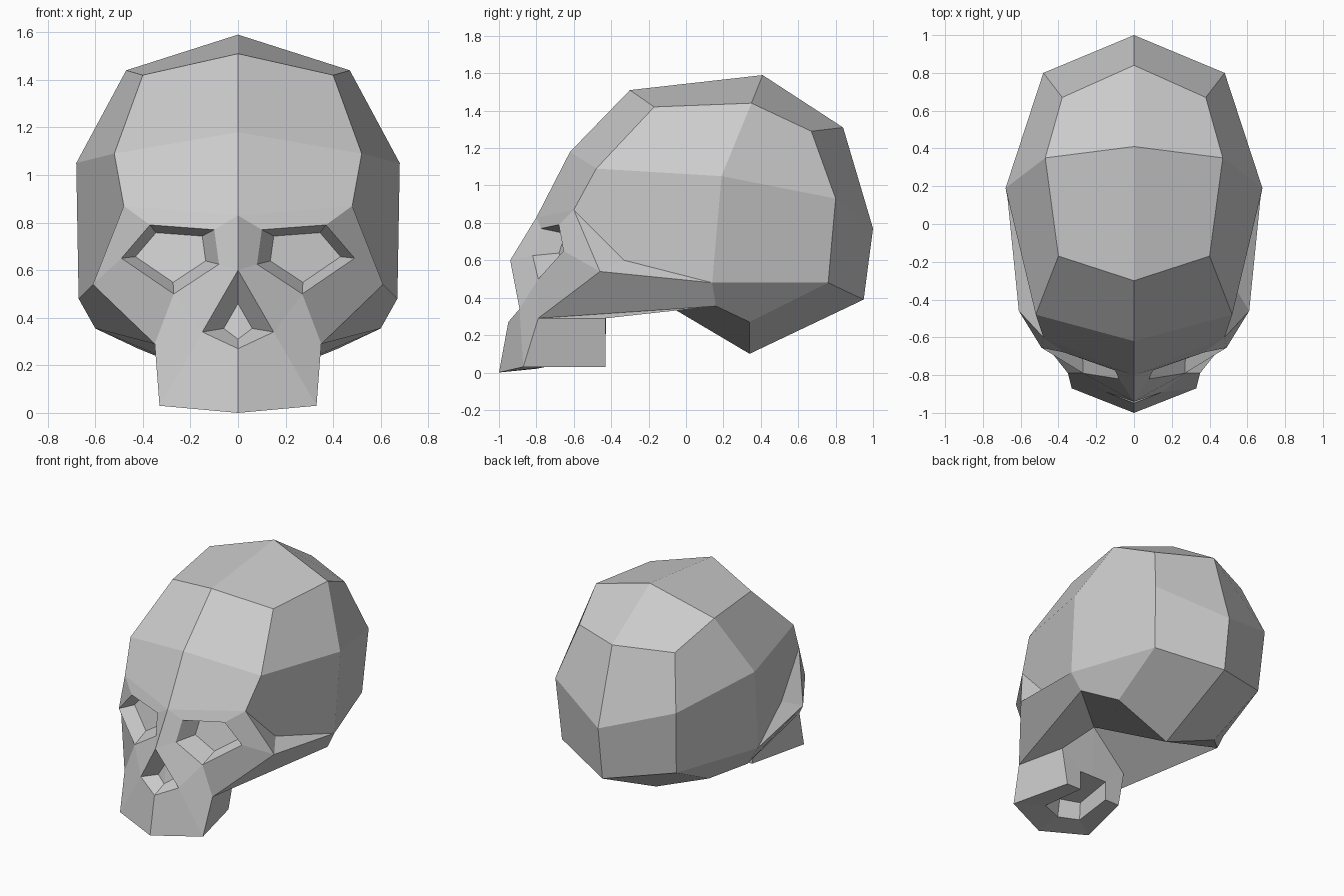
import bpy, bmesh
from mathutils import Vector

if "Cube" in bpy.data.objects:
    bpy.data.objects.remove(bpy.data.objects["Cube"])

# Right half of the skull (x >= 0), built part by part and mirrored
bm = bmesh.new()
P = {}


def points(**named):
    for name, co in named.items():
        P[name] = bm.verts.new(co)


def faces(*loops):
    for loop in loops:
        bm.faces.new([P[n] for n in loop.split()])


def midline(names, profile):
    for name, (y, z) in zip(names.split(), profile):
        points(**{name: (0, y, z)})


# Centre profile from upper jaw over the crown to the skull base
midline("tooth nose_base bridge brow forehead crown_f crown_b back_top back back_low base throat",
        [(-1.0, 0.0), (-.95, .27), (-.94, .60), (-.80, .83), (-.62, 1.18), (-.30, 1.51),
         (.41, 1.59), (.84, 1.31), (1.0, .77), (.95, .39), (.34, .10), (-.42, .55)])

# Cranium
points(top_f=(.40, -.17, 1.42), top_b=(.47, .35, 1.44), rear_top=(.38, .67, 1.29),
       rear=(.48, .80, .93), rear_low=(.455, .76, .48), base_s=(.42, .34, .27),
       wide=(.68, .19, 1.05), ear=(.67, .14, .48), ear_low=(.60, .16, .355),
       front=(.52, -.48, 1.09), temple=(.48, -.60, .87), pit=(.53, -.33, .60))
faces("forehead crown_f top_f front", "crown_f crown_b top_b top_f",
      "crown_b back_top rear_top top_b", "back_top back rear rear_top",
      "back back_low rear_low rear", "back_low base base_s rear_low",
      "top_f top_b wide front", "top_b rear_top rear wide",
      "wide rear rear_low ear", "ear rear_low base_s ear_low",
      "ear_low base_s base throat", "brow forehead front temple",
      "front wide ear pit temple")

# Cheekbone, jaw and face around the eye opening
points(cheek=(.61, -.46, .54), jaw=(.35, -.79, .29), jaw_b=(.27, -.43, .29),
       low_f=(.33, -.87, .03), low_b=(.225, -.43, .03), nostril=(.15, -.89, .34),
       e0=(.10, -.775, .77), e1=(.37, -.68, .79), e2=(.49, -.655, .65),
       e3=(.27, -.79, .50), e4=(.08, -.82, .625))
faces("temple pit cheek", "pit ear cheek", "cheek ear ear_low jaw",
      "brow temple e1 e0", "temple cheek e2 e1", "cheek jaw e3 e2",
      "brow e0 e4 bridge", "bridge e4 e3 nostril", "nostril e3 jaw low_f",
      "nostril low_f tooth nose_base", "jaw jaw_b low_b low_f", "jaw ear_low throat jaw_b")

# Eye socket: the opening shrunk and pushed inward
ring = [P[f"e{i}"].co for i in range(5)]
mid = sum(ring, Vector()) / 5
for i, co in enumerate(ring):
    points(**{f"i{i}": mid + (co - mid) * .72 + Vector((.005, .12, .002))})
for i in range(5):
    j = (i + 1) % 5
    faces(f"e{i} e{j} i{j} i{i}")
faces("i0 i1 i2 i3 i4")

# Nose cavity
points(n_top=(0, -.81, .46), n_side=(.06, -.82, .355), n_low=(0, -.84, .31))
faces("bridge nostril n_side n_top", "nostril nose_base n_low n_side", "n_top n_side n_low")

# Palate hollow inside the upper teeth
points(rim_m=(0, -.80, .02), rim_f=(.15, -.75, .03), rim_b=(.11, -.43, .03),
       roof_m=(0, -.78, .15), roof_f=(.14, -.73, .15), roof_b=(.11, -.43, .17),
       roof_bm=(0, -.43, .17))
faces("tooth low_f rim_f rim_m", "low_f low_b rim_b rim_f", "rim_m rim_f roof_f roof_m",
      "rim_f rim_b roof_b roof_f", "roof_m roof_f roof_b roof_bm",
      "low_b jaw_b roof_b rim_b", "jaw_b throat roof_bm roof_b")

# Mirror to the full skull
geom = bm.verts[:] + bm.edges[:] + bm.faces[:]
bmesh.ops.mirror(bm, geom=geom, axis='X', merge_dist=.0)
bmesh.ops.remove_doubles(bm, verts=bm.verts[:], dist=.001)
bmesh.ops.recalc_face_normals(bm, faces=bm.faces[:])
mesh = bpy.data.meshes.new("skull")
bm.to_mesh(mesh)
bm.free()
bpy.context.collection.objects.link(bpy.data.objects.new("skull", mesh))
